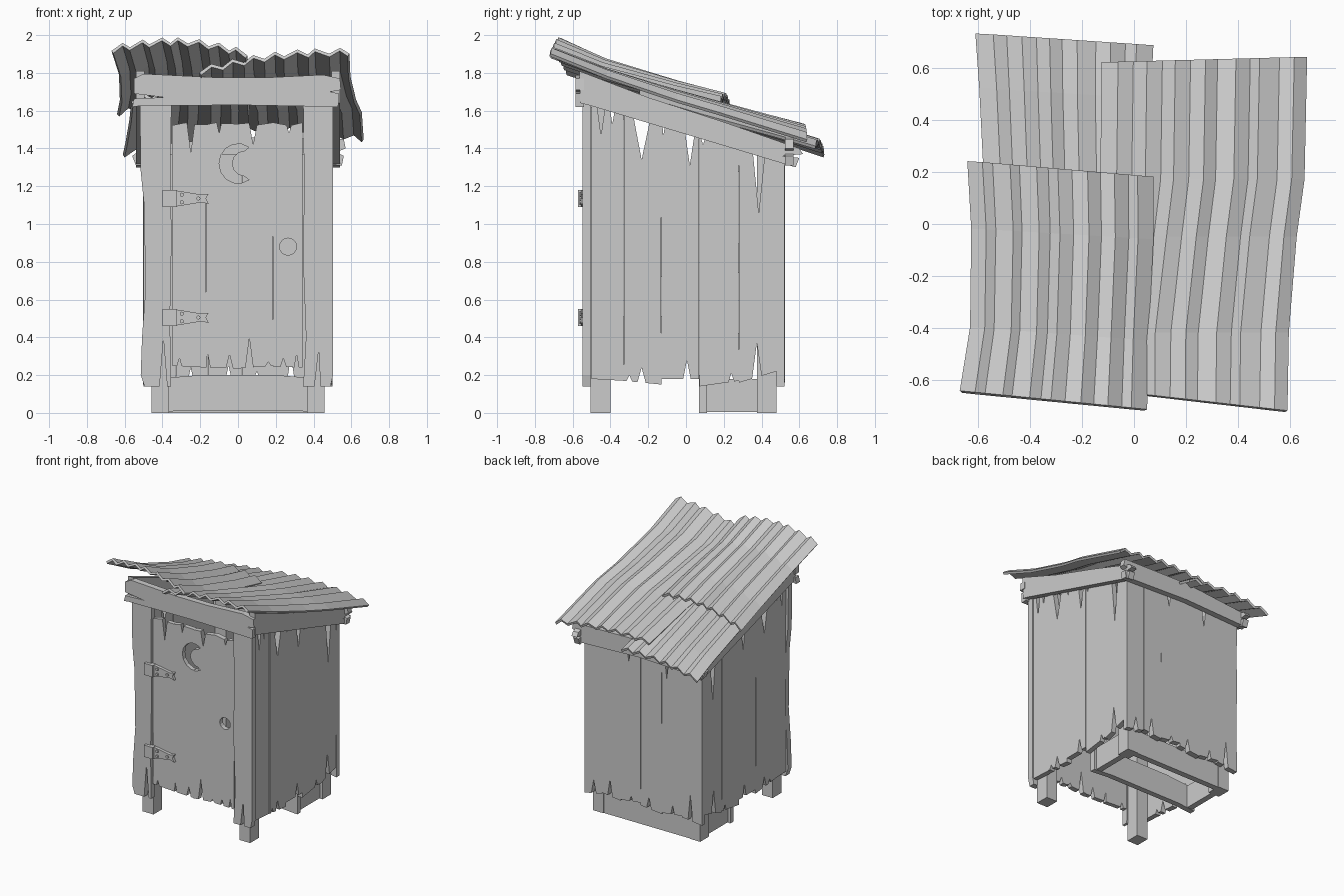
import bpy, bmesh, math, random

if "Cube" in bpy.data.objects:
    bpy.data.objects.remove(bpy.data.objects["Cube"])
random.seed(4)


def add_prism(bm, pts, axis, d0, d1):
    """Extrude a (u, z) outline along y or x from d0 to d1."""
    def co(u, z, d):
        return (u, d, z) if axis == 'y' else (d, u, z)
    a = [bm.verts.new(co(u, z, d0)) for u, z in pts]
    b = [bm.verts.new(co(u, z, d1)) for u, z in pts]
    bm.faces.new(a)
    bm.faces.new(b[::-1])
    for i in range(len(pts)):
        j = (i + 1) % len(pts)
        bm.faces.new((a[i], b[i], b[j], a[j]))


def finish(name, bm):
    bmesh.ops.recalc_face_normals(bm, faces=bm.faces[:])
    me = bpy.data.meshes.new(name)
    bm.to_mesh(me)
    bm.free()
    ob = bpy.data.objects.new(name, me)
    bpy.context.collection.objects.link(ob)
    return ob


def prism(name, pts, axis, d0, d1):
    bm = bmesh.new()
    add_prism(bm, pts, axis, d0, d1)
    return finish(name, bm)


def box(name, x0, x1, y0, y1, z0, z1):
    return prism(name, [(x0, z0), (x1, z0), (x1, z1), (x0, z1)], 'y', y0, y1)


def planks(name, seams, lows, top, low_cracks, top_cracks, axis, inner, outer):
    """Row of weathered planks; cracks are (centre, half width, tip z)."""
    bm = bmesh.new()
    out = 1 if outer > inner else -1
    for i, (a, b) in enumerate(zip(seams, seams[1:])):
        a, b = a + 0.0004, b - 0.0004
        z0, z1 = lows[i]
        pts = [(a, z0)]
        for u, w, z in low_cracks:
            if a < u < b:
                l, r = max(a + .004, u - w), min(b - .004, u + w)
                pts += [(l, z0 + (z1 - z0) * (l - a) / (b - a)), (u, z),
                        (r, z0 + (z1 - z0) * (r - a) / (b - a))]
        pts.append((b, z1))
        for f in (.3, .55, .75):
            pts.append((b - random.uniform(0, .0012), z1 + f * (top(b) - z1)))
        pts.append((b, top(b)))
        for u, w, z in reversed(top_cracks):
            if a < u < b:
                l, r = max(a + .004, u - w), min(b - .004, u + w)
                pts += [(r, top(r)), (u, z), (l, top(l))]
        pts.append((a, top(a)))
        for f in (.75, .55, .3):
            pts.append((a + random.uniform(0, .0012), z0 + f * (top(a) - z0)))
        add_prism(bm, pts, axis, inner, outer - out * random.uniform(0, .007))
    return finish(name, bm)


def eave(y):
    return 1.475 - 0.3 * y


# Corner legs
for side, s in (("right", 1), ("left", -1)):
    x0, x1 = sorted((s * .365, s * .457))
    box(f"front_{side}_leg", x0, x1, -.505, -.40, 0, 1.62)
    box(f"back_{side}_leg", x0, x1, .375, .48, 0, 1.37)

# Side walls
for side, s in (("right", 1), ("left", -1)):
    planks(f"{side}_wall", [-.5, -.33, -.13, .07, .28, .48],
           [(.18, .17), (.17, .15), (.18, .18), (.14, .17), (.16, .22)],
           lambda y: eave(y) + .02,
           [(-.3, .015, .2), (-.235, .022, .24), (.005, .02, .28), (.24, .015, .21), (.375, .025, .37)],
           [(-.45, .022, 1.47), (-.39, .014, 1.53), (-.235, .045, 1.34),
            (-.12, .01, 1.47), (.02, .026, 1.31), (.09, .015, 1.42), (.385, .032, 1.06)],
           'x', s * .46, s * .502)
    # Sloping side beam with splintered back end
    prism(f"{side}_roof_beam",
          [(-.56, 1.64), (-.5, 1.625), (-.2, eave(-.2)), (.2, eave(.2)), (.58, 1.30),
           (.6, 1.35), (.5, 1.36), (.62, 1.37), (.6, 1.40), (.2, 1.54), (-.2, 1.67), (-.565, 1.81)],
          'x', s * .495, s * .54)

# Back wall and back beam
planks("back_wall", [-.5, -.33, -.16, .02, .19, .35, .5],
       [(.15, .17), (.18, .16), (.15, .17), (.19, .17), (.16, .18), (.17, .14)],
       lambda x: 1.37,
       [(-.4, .02, .36), (-.25, .015, .24), (-.05, .02, .25), (.1, .015, .22), (.28, .02, .3), (.42, .02, .26)],
       [(-.2, .02, 1.2), (.12, .02, 1.25)], 'y', .48, .525)
prism("back_roof_beam",
      [(-.54, 1.31), (0, 1.33), (.55, 1.31), (.56, 1.36), (.52, 1.38), (.57, 1.4), (.56, 1.45),
       (0, 1.46), (-.54, 1.41), (-.52, 1.39), (-.56, 1.36)], 'y', .525, .57)

# Front corner boards
prism("front_left_board",
      [(-.495, .14), (-.415, .14), (-.395, .39), (-.375, .14), (-.355, .14), (-.36, .5), (-.352, .9),
       (-.357, 1.35), (-.352, 1.65), (-.52, 1.65), (-.515, 1.28), (-.497, 1.1), (-.49, .65),
       (-.508, .4), (-.515, .2)], 'y', -.548, -.502)
prism("front_right_board",
      [(.345, .14), (.405, .14), (.427, .33), (.437, .14), (.49, .14), (.503, .2), (.503, 1.65),
       (.345, 1.65), (.35, 1.2), (.345, .8), (.36, .4)], 'y', -.548, -.502)

# Header beam over the door
prism("front_header_beam",
      [(-.56, 1.62), (-.52, 1.625), (0, 1.63), (.53, 1.62), (.535, 1.69), (.49, 1.70), (.545, 1.71),
       (.54, 1.77), (.45, 1.79), (.15, 1.775), (-.1, 1.775), (-.5, 1.795), (-.55, 1.77),
       (-.55, 1.69), (-.39, 1.67), (-.55, 1.665)], 'y', -.585, -.54)

# Door with a crescent and a finger hole cut through
door = planks("door", [-.35, -.17, 0, .185, .342],
              [(.25, .24), (.24, .235), (.235, .25), (.245, .24)],
              lambda x: 1.53 + .008 * math.sin(40 * x),
              [(-.31, .012, .29), (-.162, .015, .32), (-.045, .018, .31), (.06, .02, .395),
               (.16, .015, .27), (.24, .015, .29), (.31, .012, .31)],
              [(-.25, .02, 1.38), (-.1, .012, 1.48), (.08, .02, 1.42), (.27, .012, 1.48)],
              'y', -.5, -.54)
outer = [(.1 * math.cos(math.radians(t)), 1.32 + .105 * math.sin(math.radians(t)))
         for t in range(55, 306, 25)]
inner = [(.035 + .068 * math.cos(math.radians(t)), 1.32 + .068 * math.sin(math.radians(t)))
         for t in range(270, 89, -30)]
hole = [(.265 + .045 * math.cos(t * math.pi / 8), .88 + .045 * math.sin(t * math.pi / 8)) for t in range(16)]
for name, pts in (("crescent_cutter", outer + inner), ("finger_hole_cutter", hole)):
    cutter = prism(name, pts, 'y', -.65, -.45)
    cutter.hide_render = True
    cutter.hide_set(True)
    cutter.display_type = 'WIRE'
    mod = door.modifiers.new(name, 'BOOLEAN')
    mod.operation, mod.object, mod.solver = 'DIFFERENCE', cutter, 'EXACT'

# Strap hinges with bolts
for label, z in (("upper", 1.135), ("lower", .505)):
    bm = bmesh.new()
    add_prism(bm, [(-.40, z - .045), (-.325, z - .045), (-.325, z + .045), (-.40, z + .045)], 'y', -.572, -.535)
    add_prism(bm, [(-.325, z - .042), (-.19, z - .02), (-.155, z - .03), (-.17, z),
                   (-.155, z + .025), (-.19, z + .02), (-.325, z + .042)], 'y', -.556, -.53)
    for bx, bz in ((-.297, .02), (-.297, -.02), (-.21, 0)):
        add_prism(bm, [(bx + .011 * math.cos(k * math.pi / 4), z + bz + .011 * math.sin(k * math.pi / 4))
                       for k in range(8)], 'y', -.565, -.54)
    finish(f"{label}_hinge", bm)

# Open pit frame under the back half
prism("pit_front_board", [(-.455, 0), (-.3, .012), (.3, .012), (.455, 0), (.455, .18),
                          (.2, .2), (-.2, .2), (-.455, .18)], 'y', .07, .112)
box("pit_back_board", -.37, .37, .43, .475, 0, .18)
for side, s in (("right", 1), ("left", -1)):
    x0, x1 = sorted((s * .39, s * .435))
    box(f"pit_{side}_board", x0, x1, .11, .39, .005, .18)


def sheet(name, rows, waves, crown, amp=.015):
    """Corrugated sheet; rows are (y left, y right, x left, x right, z left, z right)."""
    bm = bmesh.new()
    n = waves * 2
    ts = [(i + (random.uniform(-.2, .2) if 0 < i < n else 0)) / n for i in range(n + 1)]
    grid = []
    for ya, yb, xa, xb, za, zb in rows:
        grid.append([bm.verts.new((xa + (xb - xa) * t, ya + (yb - ya) * t,
                                   za + (zb - za) * t + crown * math.sin(math.pi * t) + amp * (-1, 1)[i % 2]))
                     for i, t in enumerate(ts)])
    for r, q in zip(grid, grid[1:]):
        for i in range(n):
            bm.faces.new((r[i], r[i + 1], q[i + 1], q[i]))
    ob = finish(name, bm)
    mod = ob.modifiers.new("thickness", 'SOLIDIFY')
    mod.thickness, mod.offset = .018, 0
    return ob


# Corrugated roof sheets
sheet("roof_sheet_back_left",
      [(-.2, -.25, -.56, .05, 1.655, 1.69), (.12, .08, -.57, .06, 1.56, 1.59),
       (.52, .48, -.59, .06, 1.445, 1.48), (.73, .685, -.605, .07, 1.375, 1.42)], 6, .028)
sheet("roof_sheet_right",
      [(-.63, -.72, -.20, .585, 1.81, 1.91), (-.42, -.42, -.20, .59, 1.745, 1.79),
       (-.05, -.05, -.15, .62, 1.655, 1.665), (.17, .17, -.125, .65, 1.60, 1.60),
       (.62, .64, -.12, .66, 1.495, 1.455)], 7, .028)
sheet("roof_sheet_front_left",
      [(-.645, -.715, -.665, .045, 1.925, 1.90), (-.40, -.45, -.625, .05, 1.80, 1.80),
       (-.02, -.06, -.62, .07, 1.665, 1.70), (.24, .18, -.635, .07, 1.59, 1.645)], 7, .052)
